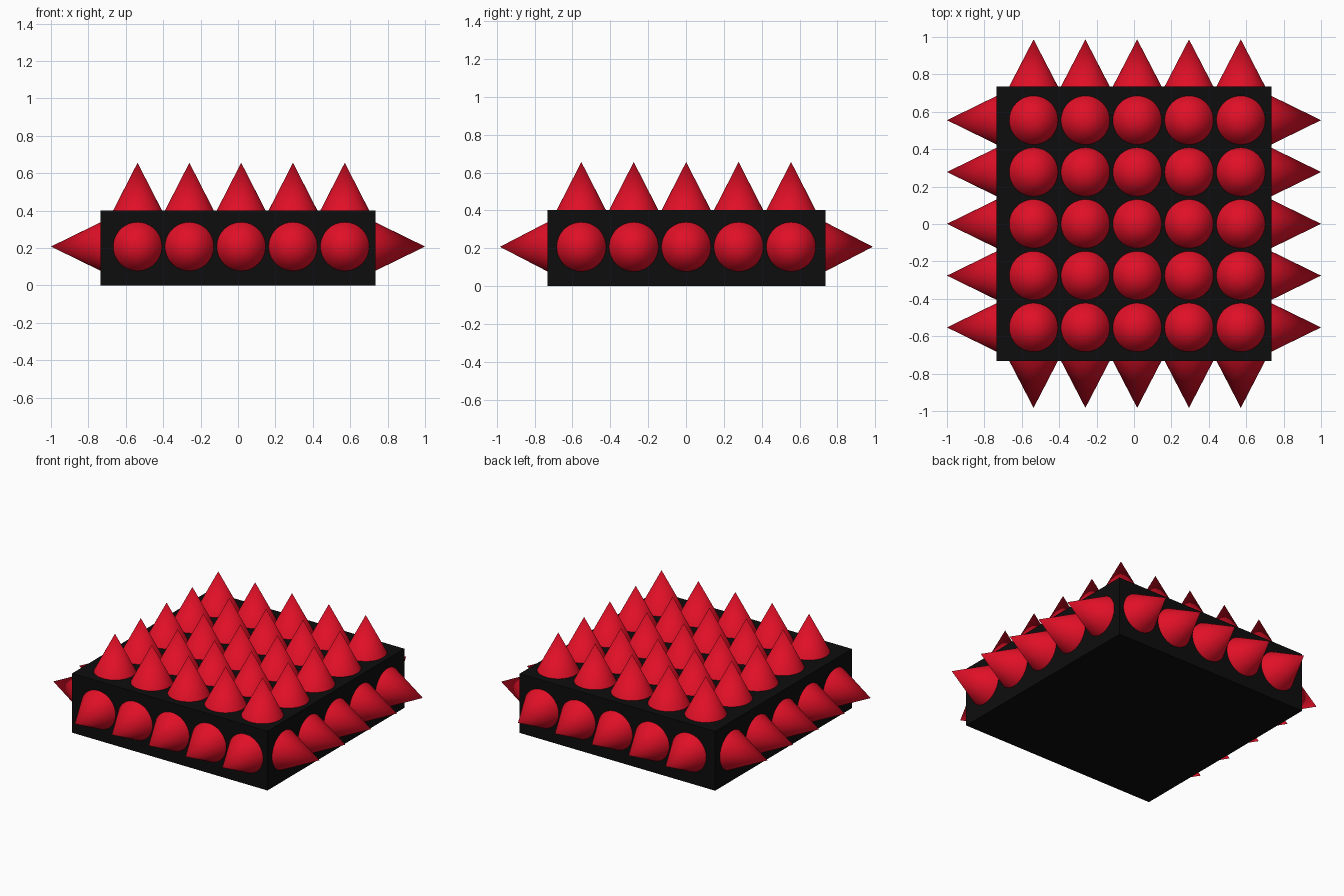
import bpy
import bmesh
from math import pi, radians
from mathutils import Matrix, Vector

if "Cube" in bpy.data.objects:
    bpy.data.objects.remove(bpy.data.objects["Cube"])

HALF, TOP = 0.734, 0.402     # slab half width and height
SINK = 0.01                  # spike depth buried in the slab
XS = [0.017 + 0.277 * i for i in range(-2, 3)]
YS = [0.001 + 0.277 * i for i in range(-2, 3)]
MID = 0.208                  # height of the side spikes


def material(name, color):
    mat = bpy.data.materials.new(name)
    mat.diffuse_color = (*color, 1)
    mat.use_nodes = True
    mat.node_tree.nodes["Principled BSDF"].inputs["Base Color"].default_value = mat.diffuse_color
    return mat


black = material("black", (0.004, 0.004, 0.004))
red = material("red", (0.75, 0.005, 0.02))


def spikes(name, points, direction, height):
    """One object holding a cone at every surface point, aimed along direction."""
    d = Vector(direction)
    turn = d.to_track_quat('Z', 'Y').to_matrix().to_4x4()
    length = height + SINK
    bm = bmesh.new()
    for p in points:
        centre = Vector(p) + d * (height - SINK) / 2
        bmesh.ops.create_cone(bm, cap_ends=True, segments=48,
                              radius1=0.13 * length / height, radius2=0,
                              depth=length,
                              matrix=Matrix.Translation(centre) @ turn)
    bmesh.ops.remove_doubles(bm, verts=bm.verts, dist=1e-5)
    mesh = bpy.data.meshes.new(name)
    bm.to_mesh(mesh)
    bm.free()
    mesh.materials.append(red)
    obj = bpy.data.objects.new(name, mesh)
    bpy.context.collection.objects.link(obj)
    bpy.ops.object.select_all(action='DESELECT')
    obj.select_set(True)
    bpy.context.view_layer.objects.active = obj
    bpy.ops.object.shade_smooth_by_angle(angle=radians(30))


# Base slab
bpy.ops.mesh.primitive_cube_add(size=1, location=(0, 0.002, TOP / 2))
slab = bpy.context.object
slab.name = "base_slab"
slab.scale = (2 * HALF, 2 * HALF, TOP)
bpy.ops.object.transform_apply(location=False, rotation=False, scale=True)
slab.data.materials.append(black)

# Five by five grid on top, a row of five on each side
spikes("top_spikes", [(x, y, TOP) for x in XS for y in YS], (0, 0, 1), 0.254)
for side, s in (("right", 1), ("left", -1)):
    spikes(side + "_spikes", [(s * HALF, y, MID) for y in YS], (s, 0, 0), 1 - HALF)
for side, s in (("back", 1), ("front", -1)):
    spikes(side + "_spikes", [(x, s * HALF + 0.002, MID) for x in XS], (0, s, 0), 0.251)
